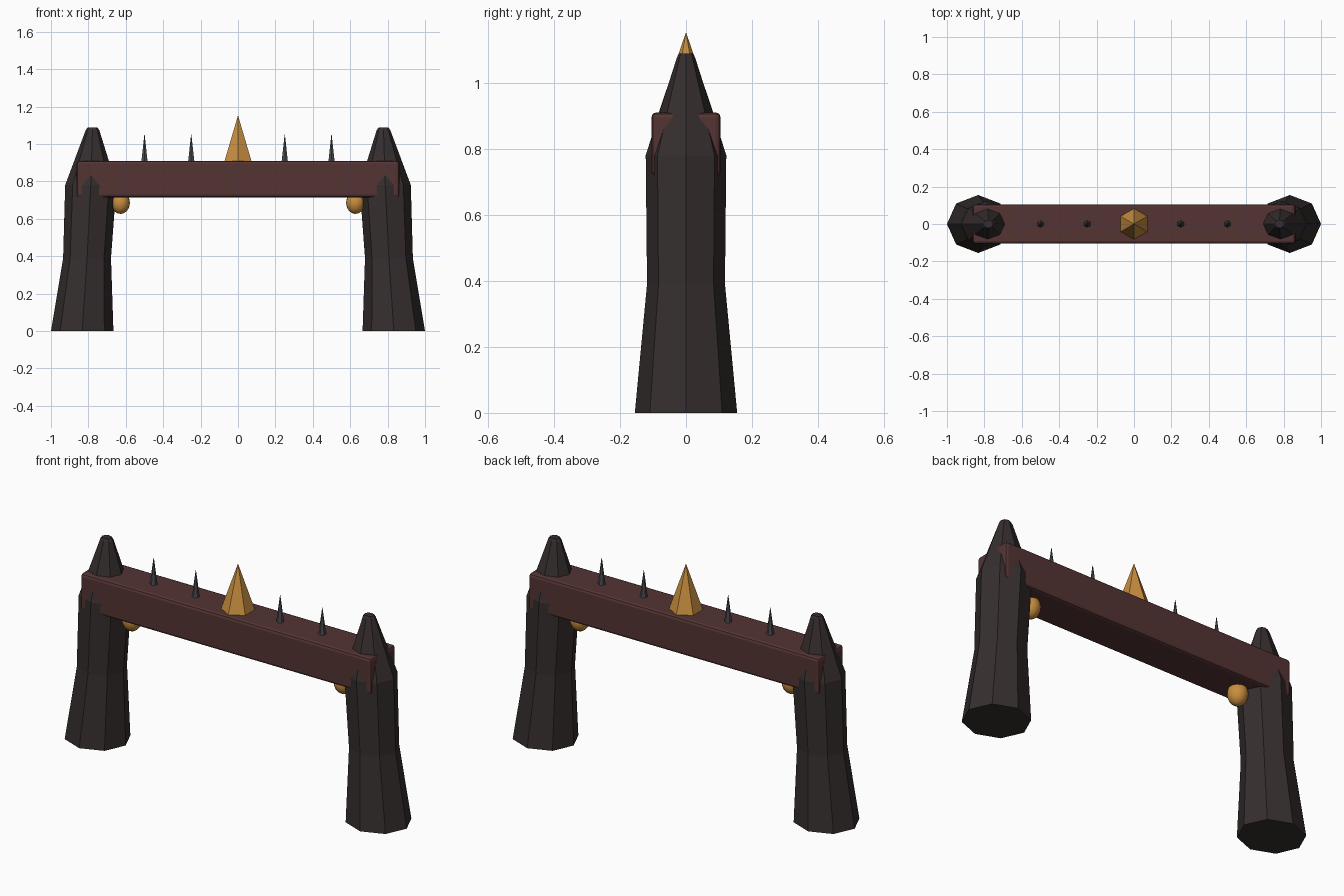
import bpy, bmesh, math

if "Cube" in bpy.data.objects:
    bpy.data.objects.remove(bpy.data.objects["Cube"], do_unlink=True)


def material(name, rgb):
    m = bpy.data.materials.new(name)
    m.use_nodes = True
    m.diffuse_color = (*rgb, 1)
    m.node_tree.nodes["Principled BSDF"].inputs["Base Color"].default_value = (*rgb, 1)
    return m


stone = material("dark stone", (0.036, 0.027, 0.027))
wood = material("red brown wood", (0.09, 0.034, 0.034))
gold = material("gold", (0.58, 0.27, 0.05))
iron = material("grey iron", (0.07, 0.07, 0.08))


def finish(bm, name, mat):
    bmesh.ops.recalc_face_normals(bm, faces=bm.faces)
    mesh = bpy.data.meshes.new(name)
    bm.to_mesh(mesh)
    bm.free()
    mesh.materials.append(mat)
    obj = bpy.data.objects.new(name, mesh)
    bpy.context.collection.objects.link(obj)
    return obj


def loft(name, rings, sides, mat, turn=0.0):
    """Skin a stack of elliptical rings given as (centre x, z, radius x, radius y)."""
    bm = bmesh.new()
    loops = []
    for cx, z, rx, ry in rings:
        angles = [turn + math.tau * i / sides for i in range(sides)]
        loops.append([bm.verts.new((cx + rx * math.cos(a), ry * math.sin(a), z)) for a in angles])
    for low, high in zip(loops, loops[1:]):
        for i in range(sides):
            j = (i + 1) % sides
            bm.faces.new((low[i], low[j], high[j], high[i]))
    bm.faces.new(loops[0][::-1])
    bm.faces.new(loops[-1])
    return finish(bm, name, mat)


# Leaning eight-sided pillars with pointed caps, and a gold ball inside each
pillar_rings = [
    (0.833, 0, 0.167, 0.155),
    (0.807, 0.39, 0.128, 0.118),
    (0.787, 0.78, 0.137, 0.122),
    (0.778, 1.075, 0.036, 0.028),
    (0.778, 1.088, 0.026, 0.022),
]
for side, label in ((1, "left"), (-1, "right")):
    loft(label + "_pillar", [(side * x, z, rx, ry) for x, z, rx, ry in pillar_rings], 8, stone)

    bm = bmesh.new()
    bmesh.ops.create_uvsphere(bm, u_segments=16, v_segments=10, radius=1)
    ball = finish(bm, label + "_ball", gold)
    ball.scale = (0.05, 0.05, 0.06)
    ball.location = (side * 0.628, 0, 0.686)
    for face in ball.data.polygons:
        face.use_smooth = True

# Crossbeam with rounded edges
bm = bmesh.new()
bmesh.ops.create_cube(bm, size=1)
bmesh.ops.scale(bm, vec=(1.725, 0.21, 0.195), verts=bm.verts)
bmesh.ops.translate(bm, vec=(0, 0, 0.8125), verts=bm.verts)
beam = finish(bm, "crossbeam", wood)
bevel = beam.modifiers.new("rounded edges", "BEVEL")
bevel.width = 0.015
bevel.segments = 2

# Large central horn and the row of small spikes
loft("central_horn", [(0, 0.9, 0.086, 0.086), (0, 1.15, 0.001, 0.001)], 6, gold, math.pi / 6)
for n, x in enumerate((-0.5, -0.25, 0.25, 0.5)):
    loft(f"spike_{n + 1}", [(x, 0.9, 0.02, 0.02), (x, 1.05, 0.001, 0.001)], 6, iron, math.pi / 6)
